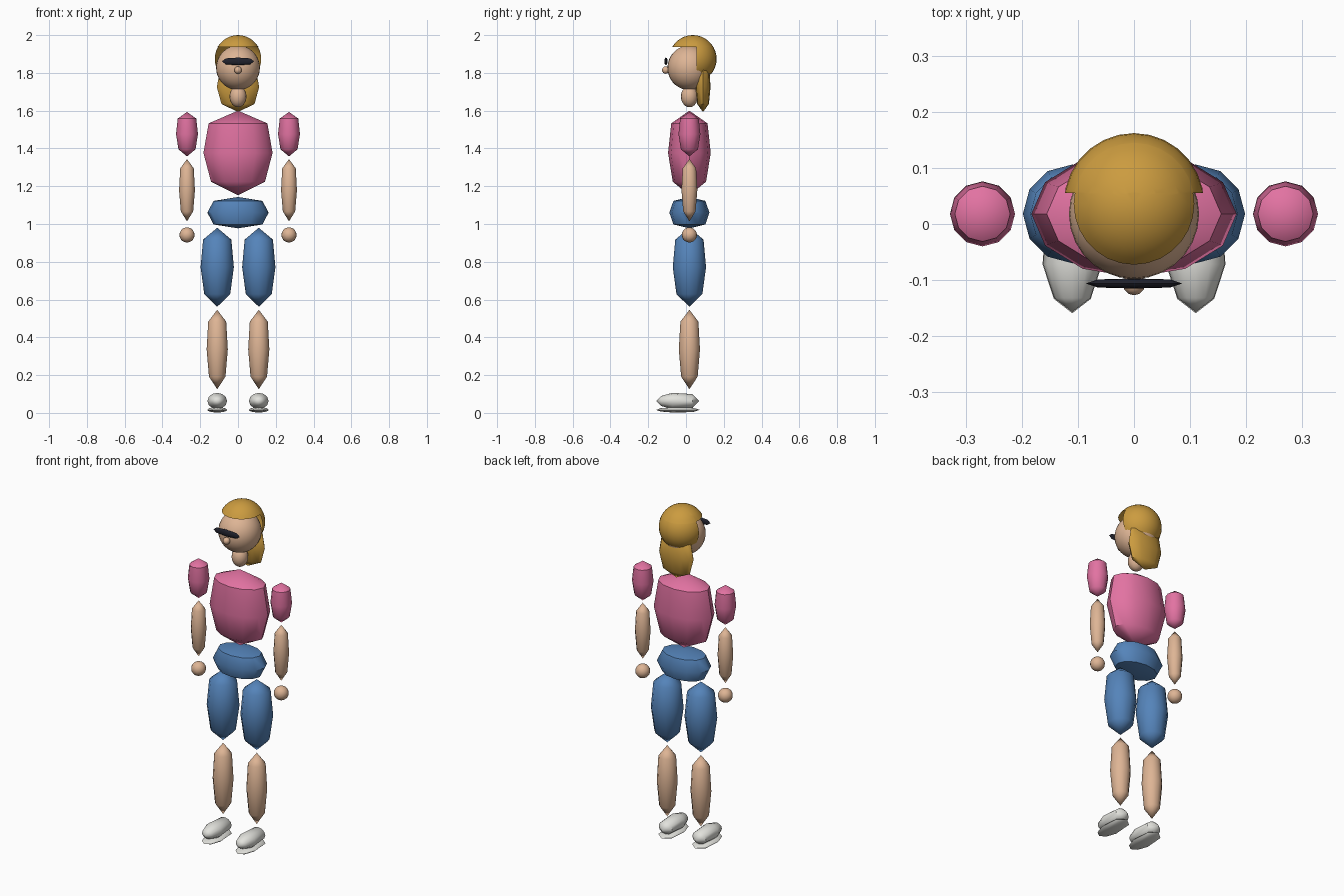
import bpy, bmesh, math
from mathutils import Vector

if "Cube" in bpy.data.objects:
    bpy.data.objects.remove(bpy.data.objects["Cube"])


def material(name, rgb):
    m = bpy.data.materials.new(name)
    m.diffuse_color = (*rgb, 1)
    m.use_nodes = True
    m.node_tree.nodes["Principled BSDF"].inputs["Base Color"].default_value = m.diffuse_color
    return m


SKIN = material("skin", (0.73, 0.46, 0.30))
HAIR = material("golden_hair", (0.60, 0.33, 0.05))
PINK = material("pink_shirt", (0.76, 0.17, 0.36))
BLUE = material("blue_denim", (0.09, 0.23, 0.49))
WHITE = material("white_shoe", (0.76, 0.76, 0.72))
BLACK = material("black_lens", (0.015, 0.016, 0.026))

YC = 0.018  # depth of the body's centre line
# (position along the axis from -1 to 1, relative radius)
BODY = [(1, 0), (0.70, 0.85), (0.0, 1), (-0.68, 0.78), (-1, 0)]
EVEN = [(1, 0), (0.75, 0.8), (0.0, 1), (-0.75, 0.8), (-1, 0)]
SHOE = [(1, 0), (0.78, 0.62), (0.25, 1), (-0.68, 0.85), (-1, 0)]


def finish(bm, name, mat, angle):
    bmesh.ops.recalc_face_normals(bm, faces=bm.faces)
    me = bpy.data.meshes.new(name)
    bm.to_mesh(me)
    bm.free()
    me.materials.append(mat)
    ob = bpy.data.objects.new(name, me)
    bpy.context.collection.objects.link(ob)
    bpy.ops.object.select_all(action='DESELECT')
    ob.select_set(True)
    bpy.context.view_layer.objects.active = ob
    bpy.ops.object.shade_smooth_by_angle(angle=math.radians(angle))
    return ob


def spindle(name, mat, centre, radii, profile=BODY, axis='Z', sides=12):
    """Low-poly pointed body of rings, running along one axis."""
    bm = bmesh.new()
    c = Vector(centre)

    def vert(h, r, a):
        u, v = r * math.cos(a), r * math.sin(a)
        p = {'Z': (u, v, h), 'Y': (u, -h, v), 'X': (h, u, v)}[axis]
        return bm.verts.new(c + Vector([p[i] * radii[i] for i in range(3)]))

    top = vert(*profile[0], 0)
    end = vert(*profile[-1], 0)
    rings = [[vert(h, r, math.tau * i / sides) for i in range(sides)]
             for h, r in profile[1:-1]]
    for i in range(sides):
        j = (i + 1) % sides
        bm.faces.new((top, rings[0][i], rings[0][j]))
        bm.faces.new((end, rings[-1][j], rings[-1][i]))
        for a, b in zip(rings, rings[1:]):
            bm.faces.new((a[i], b[i], b[j], a[j]))
    return finish(bm, name, mat, 45)


def ball_mesh(centre, radii, u, v):
    bm = bmesh.new()
    bmesh.ops.create_uvsphere(bm, u_segments=u, v_segments=v, radius=1)
    for p in bm.verts:
        p.co = Vector(centre) + Vector([p.co[i] * radii[i] for i in range(3)])
    return bm


def ball(name, mat, centre, radii, u=20, v=14):
    return finish(ball_mesh(centre, radii, u, v), name, mat, 40)


def limb(name, mat, x, top, bottom, r):
    return spindle(name, mat, (x, YC, (top + bottom) / 2),
                   (r, r, (top - bottom) / 2))


# Head, neck, nose and glasses
ball("head", SKIN, (0, YC, 1.827), (0.116, 0.116, 0.118), 28, 18)
ball("neck", SKIN, (0, YC, 1.675), (0.045, 0.045, 0.057), 16, 10)
ball("nose", SKIN, (0, -0.107, 1.815), (0.02, 0.02, 0.02), 12, 8)
spindle("glasses", BLACK, (0, -0.106, 1.861), (0.086, 0.009, 0.02), EVEN, 'X')

# Hair cap: sphere cut flat below, with the face region opened
bm = ball_mesh((0, 0.036, 1.874), (0.125, 0.126, 0.126), 28, 18)
CUT_Y, CUT_Z = 0.055, 1.938


def bisect(co, normal, **kw):
    geom = bm.verts[:] + bm.edges[:] + bm.faces[:]
    bmesh.ops.bisect_plane(bm, geom=geom, plane_co=co, plane_no=normal, **kw)


bisect((0, 0, 1.795), (0, 0, 1), clear_inner=True)
bisect((0, 0, CUT_Z), (0, 0, 1))
bisect((0, CUT_Y, 0), (0, 1, 0))
face_area = [f for f in bm.faces
             if f.calc_center_median().z < CUT_Z and f.calc_center_median().y < CUT_Y]
bmesh.ops.delete(bm, geom=face_area, context='FACES')
finish(bm, "hair_cap", HAIR, 40)
spindle("back_hair", HAIR, (0, 0.09, 1.725), (0.112, 0.04, 0.132))

# Torso and hips
spindle("torso", PINK, (0, YC, 1.376), (0.183, 0.113, 0.224))
spindle("hips", BLUE, (0, YC, 1.06), (0.162, 0.106, 0.083), EVEN)

# Arms, legs and shoes on both sides
for side, s in (("left", 1), ("right", -1)):
    limb(side + "_sleeve", PINK, s * 0.27, 1.593, 1.358, 0.058)
    limb(side + "_forearm", SKIN, s * 0.27, 1.344, 1.014, 0.042)
    ball(side + "_hand", SKIN, (s * 0.27, YC, 0.942), (0.04, 0.04, 0.04), 16, 10)
    limb(side + "_thigh", BLUE, s * 0.11, 0.98, 0.562, 0.088)
    limb(side + "_shin", SKIN, s * 0.11, 0.546, 0.125, 0.056)
    spindle(side + "_shoe", WHITE, (s * 0.11, -0.043, 0.063),
            (0.052, 0.114, 0.043), SHOE, 'Y')
    spindle(side + "_sole", WHITE, (s * 0.11, -0.043, 0.016),
            (0.053, 0.116, 0.014), SHOE, 'Y')
